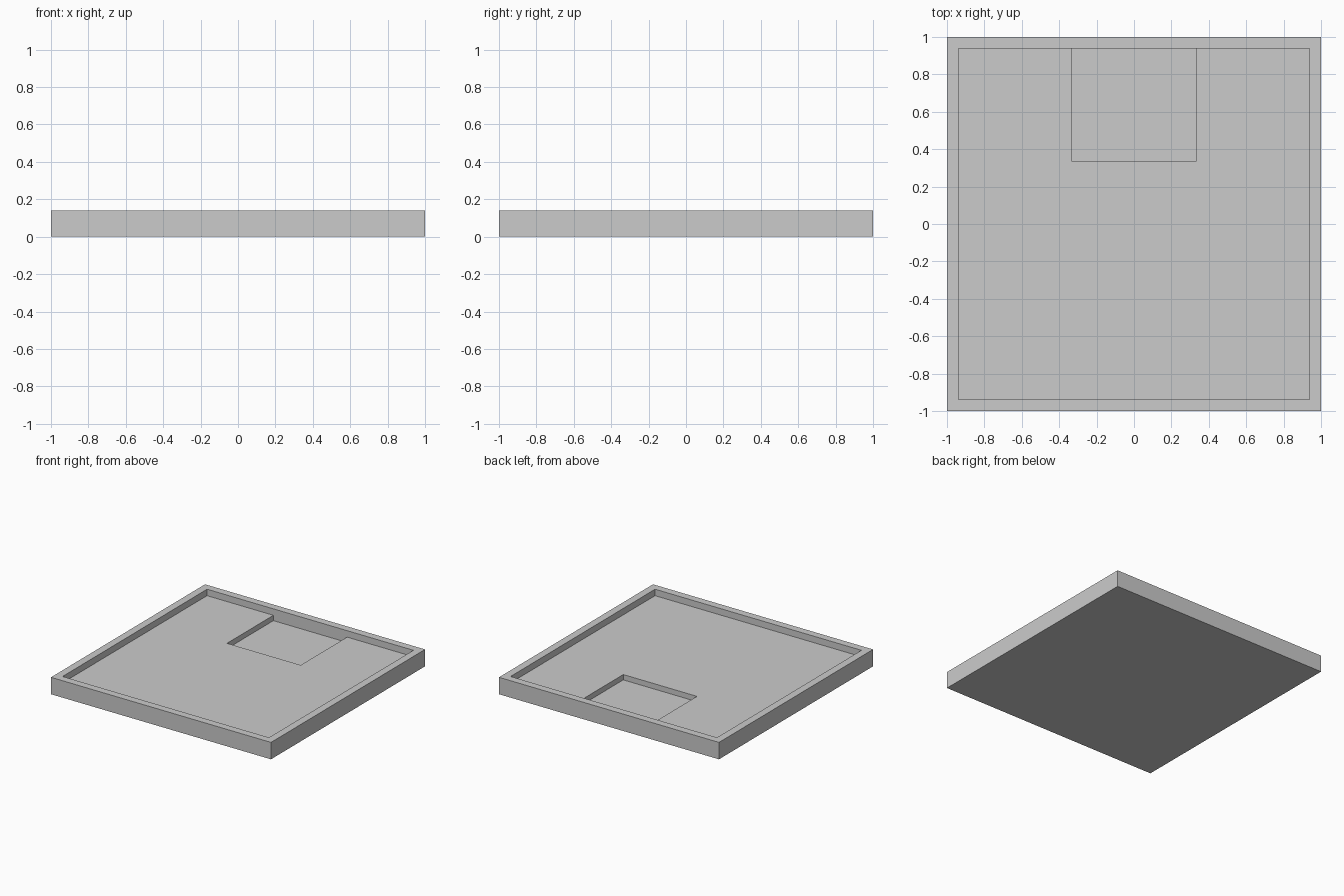
import bpy
import bmesh
import math

if "Cube" in bpy.data.objects:
    bpy.data.objects.remove(bpy.data.objects["Cube"])

# Key sizes
INNER = 0.938        # inside of the raised rim
POCKET_X = 0.335     # half width of the sunken pocket
POCKET_Y = 0.336     # front edge of the pocket
POCKET_Z, FLOOR_Z, RIM_Z = 0.042, 0.086, 0.139

xs = [-1, -INNER, -POCKET_X, POCKET_X, INNER, 1]
ys = [-1, -INNER, POCKET_Y, INNER, 1]
zs = [0, POCKET_Z, FLOOR_Z, RIM_Z]
NX, NY, NZ = len(xs) - 1, len(ys) - 1, len(zs) - 1


def levels(i, j):
    """Number of solid layers in a plan cell: rim 3, floor 2, pocket 1."""
    if i in (0, NX - 1) or j in (0, NY - 1):
        return 3
    return 1 if (i, j) == (2, 2) else 2


def solid(i, j, k):
    return 0 <= i < NX and 0 <= j < NY and 0 <= k < levels(i, j)


# Outward faces of a unit cell, keyed by neighbour direction
SIDES = {
    (-1, 0, 0): ((0, 0, 0), (0, 0, 1), (0, 1, 1), (0, 1, 0)),
    (1, 0, 0): ((1, 0, 0), (1, 1, 0), (1, 1, 1), (1, 0, 1)),
    (0, -1, 0): ((0, 0, 0), (1, 0, 0), (1, 0, 1), (0, 0, 1)),
    (0, 1, 0): ((0, 1, 0), (0, 1, 1), (1, 1, 1), (1, 1, 0)),
    (0, 0, -1): ((0, 0, 0), (0, 1, 0), (1, 1, 0), (1, 0, 0)),
    (0, 0, 1): ((0, 0, 1), (1, 0, 1), (1, 1, 1), (0, 1, 1)),
}

# Square tray: raised rim, recessed floor and a pocket against the back rim
bm = bmesh.new()
verts = {}


def vert(i, j, k):
    if (i, j, k) not in verts:
        verts[i, j, k] = bm.verts.new((xs[i], ys[j], zs[k]))
    return verts[i, j, k]


for i in range(NX):
    for j in range(NY):
        for k in range(levels(i, j)):
            for (di, dj, dk), quad in SIDES.items():
                if not solid(i + di, j + dj, k + dk):
                    bm.faces.new([vert(i + a, j + b, k + c) for a, b, c in quad])

# Merge the coplanar cells into clean flat faces
bmesh.ops.dissolve_limit(bm, angle_limit=math.radians(1),
                         verts=bm.verts[:], edges=bm.edges[:])

mesh = bpy.data.meshes.new("tray")
bm.to_mesh(mesh)
bm.free()
tray = bpy.data.objects.new("tray", mesh)
bpy.context.collection.objects.link(tray)
